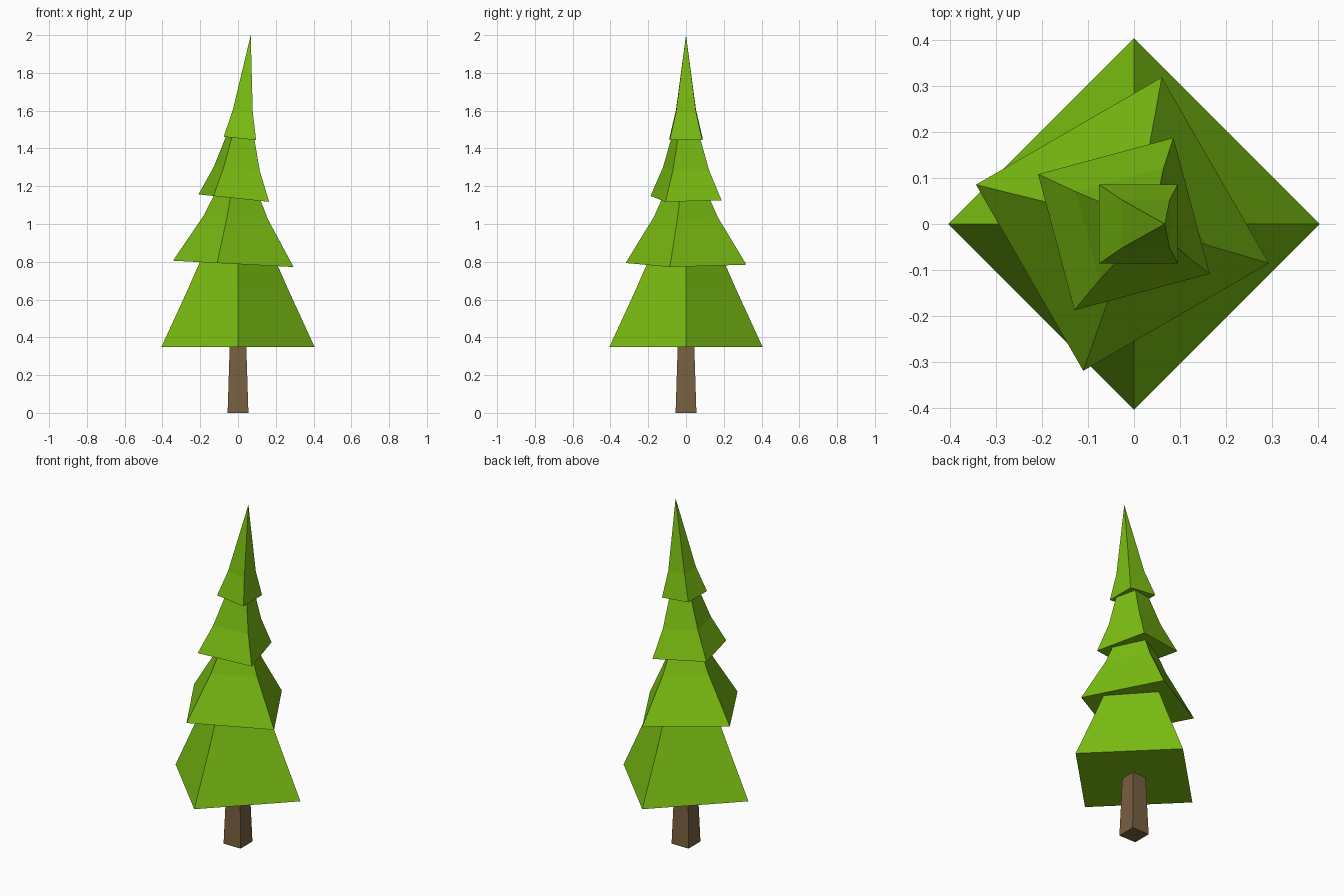
import bpy, bmesh
from math import radians, cos, sin

if "Cube" in bpy.data.objects:
    bpy.data.objects.remove(bpy.data.objects["Cube"])


def material(name, color):
    m = bpy.data.materials.new(name)
    m.diffuse_color = color
    m.use_nodes = True
    m.node_tree.nodes["Principled BSDF"].inputs["Base Color"].default_value = m.diffuse_color
    return m


green = material("leaf_green", (0.20, 0.52, 0.006, 1))
brown = material("bark_brown", (0.19, 0.115, 0.052, 1))


def stacked_square(name, mat, rings, spin, loc, tilt=0):
    """Four-sided tapered solid; rings are (height, corner radius), radius 0 = tip."""
    bm = bmesh.new()
    loops = []
    for z, r in rings:
        if r == 0:
            loops.append([bm.verts.new((0, 0, z))])
            continue
        angles = [radians(spin + 90 * i) for i in range(4)]
        loops.append([bm.verts.new((r * cos(a), r * sin(a), z)) for a in angles])
    for lo, hi in zip(loops, loops[1:]):
        for i in range(4):
            j = (i + 1) % 4
            if len(hi) == 1:
                bm.faces.new((lo[i], lo[j], hi[0]))
            else:
                bm.faces.new((lo[i], lo[j], hi[j], hi[i]))
    for loop in (loops[0], loops[-1]):
        if len(loop) == 4:
            bm.faces.new(loop)
    bmesh.ops.recalc_face_normals(bm, faces=bm.faces)
    me = bpy.data.meshes.new(name)
    bm.to_mesh(me)
    bm.free()
    me.materials.append(mat)
    ob = bpy.data.objects.new(name, me)
    ob.location = loc
    ob.rotation_euler = (0, radians(tilt), 0)
    bpy.context.collection.objects.link(ob)


# trunk
stacked_square("trunk", brown, [(0, 0.078), (0.40, 0.060)], 45, (0, 0, 0))

# foliage tiers, each twisted and leaning a little more than the one below
stacked_square("lowest_branches", green,
               [(0, 0.405), (0.305, 0.265), (0.49, 0.184)], 0, (0, 0, 0.35))
stacked_square("lower_middle_branches", green,
               [(0, 0.331), (0.247, 0.176), (0.40, 0.105)], 75, (-0.025, 0, 0.789), 3)
stacked_square("upper_middle_branches", green,
               [(0, 0.217), (0.156, 0.141), (0.35, 0.078)], 60, (-0.022, 0, 1.137), 6)
stacked_square("top_branches", green,
               [(0, 0.122), (0.146, 0.075), (0.55, 0)], 45, (0.01, 0, 1.453), 6)
